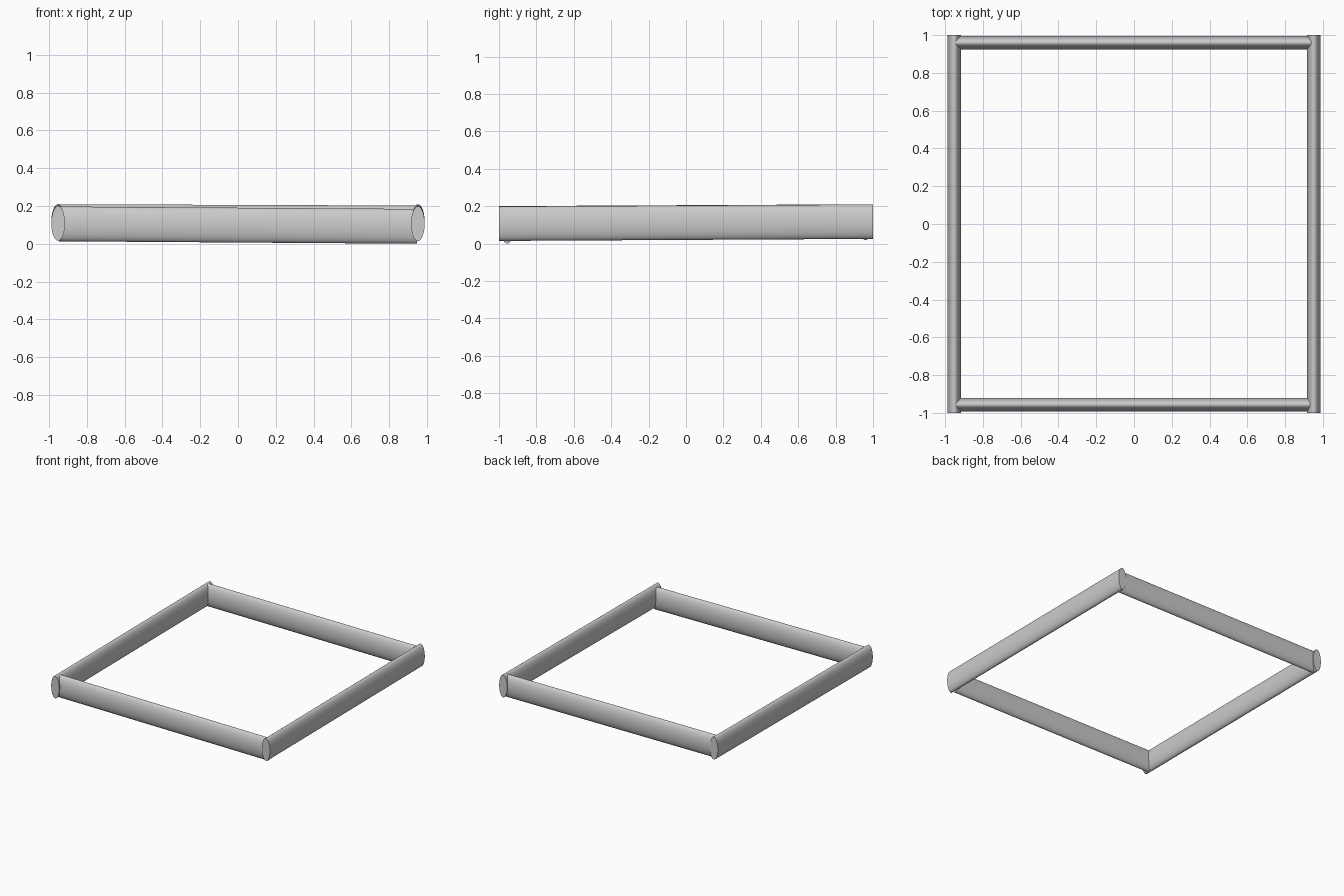
import bpy
from mathutils import Matrix, Vector

if "Cube" in bpy.data.objects:
    bpy.data.objects.remove(bpy.data.objects["Cube"])

HALF_W, HALF_H = 0.036, 0.092


def bar(name, start, end):
    """Closed bar with a tall oval section running from start to end."""
    a, b = Vector(start), Vector(end)
    axis = (b - a).normalized()
    side = Vector((0, 0, 1)).cross(axis).normalized()
    up = axis.cross(side)
    bpy.ops.mesh.primitive_cylinder_add(vertices=32, radius=1, depth=1)
    ob = bpy.context.object
    ob.name = name
    # unit cylinder -> oval section aligned with the bar direction
    frame = Matrix((side * HALF_W, up * HALF_H, -axis * (b - a).length)).transposed().to_4x4()
    ob.data.transform(Matrix.Translation((a + b) / 2) @ frame)
    ob.data.flip_normals() if frame.determinant() < 0 else None
    bpy.ops.object.shade_smooth_by_angle()
    return ob


# Long side rails, rising slightly towards the back
bar("left_rail", (-0.952, -1, 0.108), (-0.952, 1, 0.118))
bar("right_rail", (0.952, -1, 0.106), (0.952, 1, 0.117))

# Cross rails set between them, dropping slightly to the right
bar("front_rail", (-0.948, -0.956, 0.105), (0.948, -0.956, 0.092))
bar("back_rail", (-0.948, 0.96, 0.117), (0.948, 0.96, 0.110))
